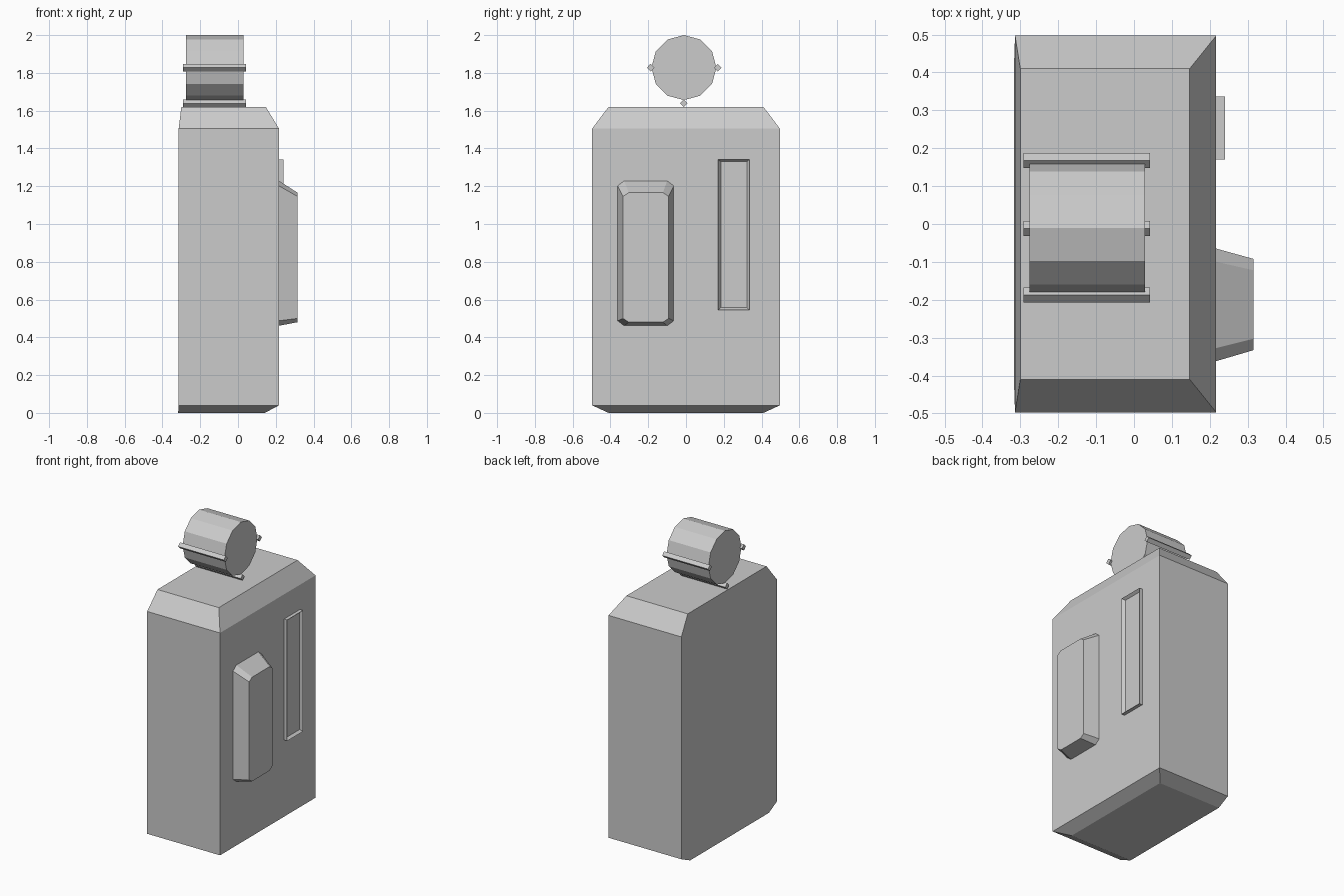
import bpy, bmesh, math

if "Cube" in bpy.data.objects:
    bpy.data.objects.remove(bpy.data.objects["Cube"])

grey = bpy.data.materials.new("plain grey")
grey.diffuse_color = (0.6, 0.6, 0.6, 1)
grey.use_nodes = True
grey.node_tree.nodes["Principled BSDF"].inputs["Base Color"].default_value = grey.diffuse_color


def loft(name, rings):
    """Skin a stack of equal-length rings and cap both ends."""
    bm = bmesh.new()
    loops = [[bm.verts.new(p) for p in ring] for ring in rings]
    n = len(loops[0])
    for a, b in zip(loops, loops[1:]):
        for i in range(n):
            j = (i + 1) % n
            bm.faces.new((a[i], a[j], b[j], b[i]))
    bm.faces.new(loops[0][::-1])
    bm.faces.new(loops[-1])
    bmesh.ops.recalc_face_normals(bm, faces=bm.faces)
    mesh = bpy.data.meshes.new(name)
    bm.to_mesh(mesh)
    bm.free()
    mesh.materials.append(grey)
    obj = bpy.data.objects.new(name, mesh)
    bpy.context.collection.objects.link(obj)
    return obj


def floor_ring(x0, x1, y, z):
    return [(x0, -y, z), (x1, -y, z), (x1, y, z), (x0, y, z)]


def wall_ring(x, y0, y1, z0, z1, cy=0, cz=0):
    """Rectangle facing +x, with cut corners if cy and cz are given."""
    if not cy:
        return [(x, y0, z0), (x, y1, z0), (x, y1, z1), (x, y0, z1)]
    return [(x, y0 + cy, z0), (x, y1 - cy, z0), (x, y1, z0 + cz), (x, y1, z1 - cz),
            (x, y1 - cy, z1), (x, y0 + cy, z1), (x, y0, z1 - cz), (x, y0, z0 + cz)]


def round_bar(name, x0, x1, y, z, r, sides):
    rings = [[(x, y + r * math.sin(2 * math.pi * i / sides),
               z + r * math.cos(2 * math.pi * i / sides)) for i in range(sides)]
             for x in (x0, x1)]
    return loft(name, rings)


# Tall tank with tapered top and bottom; its back wall stays nearly straight
loft("tank_body", [
    floor_ring(-0.317, 0.142, 0.41, 0.0),
    floor_ring(-0.314, 0.217, 0.497, 0.04),
    floor_ring(-0.314, 0.217, 0.497, 1.505),
    floor_ring(-0.30, 0.147, 0.41, 1.62),
])

# Raised side pouch with cut corners
loft("side_pouch", [
    wall_ring(0.21, -0.364, -0.063, 0.46, 1.233, 0.035, 0.027),
    wall_ring(0.315, -0.333, -0.092, 0.48, 1.166, 0.03, 0.02),
])

# Gauge strip: thin rim sloping into a shallow recess
loft("gauge_strip", [
    wall_ring(0.21, 0.17, 0.336, 0.545, 1.342),
    wall_ring(0.24, 0.17, 0.336, 0.545, 1.342),
    wall_ring(0.222, 0.184, 0.322, 0.557, 1.33),
])

# Drum lying across the top
round_bar("top_drum", -0.276, 0.029, -0.011, 1.828, 0.172, 12)

# Thin rods around the drum
for name, y, z in (("front_rod", -0.187, 1.828), ("back_rod", 0.168, 1.828),
                   ("bottom_rod", -0.012, 1.639)):
    round_bar(name, -0.292, 0.042, y, z, 0.02, 4)
